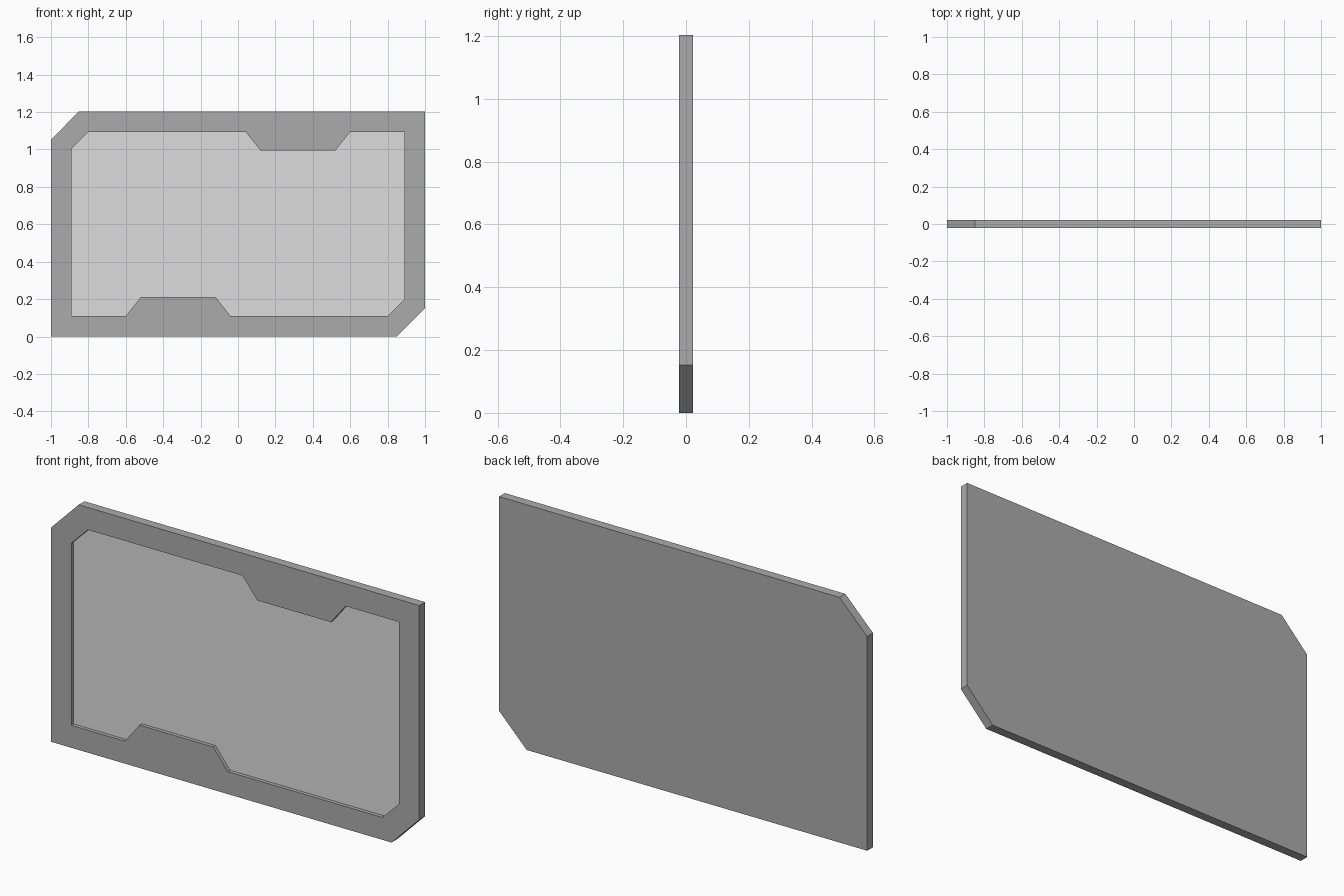
import bpy
import bmesh

if "Cube" in bpy.data.objects:
    bpy.data.objects.remove(bpy.data.objects["Cube"])

H = 1.204                       # overall height
FRONT, FLOOR, BACK = -0.0225, -0.004, 0.0225


def material(name, value):
    m = bpy.data.materials.new(name)
    m.diffuse_color = (value, value, value, 1)
    m.use_nodes = True
    m.node_tree.nodes["Principled BSDF"].inputs["Base Color"].default_value = m.diffuse_color
    return m


def turned(half):
    # the outline repeats after a half turn about the panel centre
    return half + [(-x, H - z) for x, z in half]


outer = turned([(-1, 0), (0.85, 0), (1, 0.152)])
inner = turned([(-0.89, 0.11), (-0.6, 0.11), (-0.52, 0.21), (-0.12, 0.21),
                (-0.04, 0.11), (0.8, 0.11), (0.89, 0.2)])

bm = bmesh.new()


def loop(points, y):
    return [bm.verts.new((x, y, z)) for x, z in points]


def walls(a, b):
    for i in range(len(a)):
        j = (i + 1) % len(a)
        bm.faces.new((a[i], a[j], b[j], b[i]))


def edges(a):
    return [bm.edges.get((a[i - 1], a[i])) for i in range(len(a))]


# Frame: outer sides, flat back, pocket sides
front, back = loop(outer, FRONT), loop(outer, BACK)
rim, floor = loop(inner, FRONT), loop(inner, FLOOR)
walls(front, back)
walls(rim, floor)
bm.faces.new(back)

# Front border between the outline and the pocket
bmesh.ops.triangle_fill(bm, use_beauty=True, use_dissolve=False,
                        normal=(0, -1, 0), edges=edges(front) + edges(rim))

# Recessed screen in the lighter colour
screen = bm.faces.new(floor)
screen.material_index = 1

bmesh.ops.recalc_face_normals(bm, faces=bm.faces[:])
mesh = bpy.data.meshes.new("framed_panel")
bm.to_mesh(mesh)
bm.free()
mesh.materials.append(material("frame grey", 0.41))
mesh.materials.append(material("screen light grey", 0.72))
bpy.context.collection.objects.link(bpy.data.objects.new("framed_panel", mesh))
